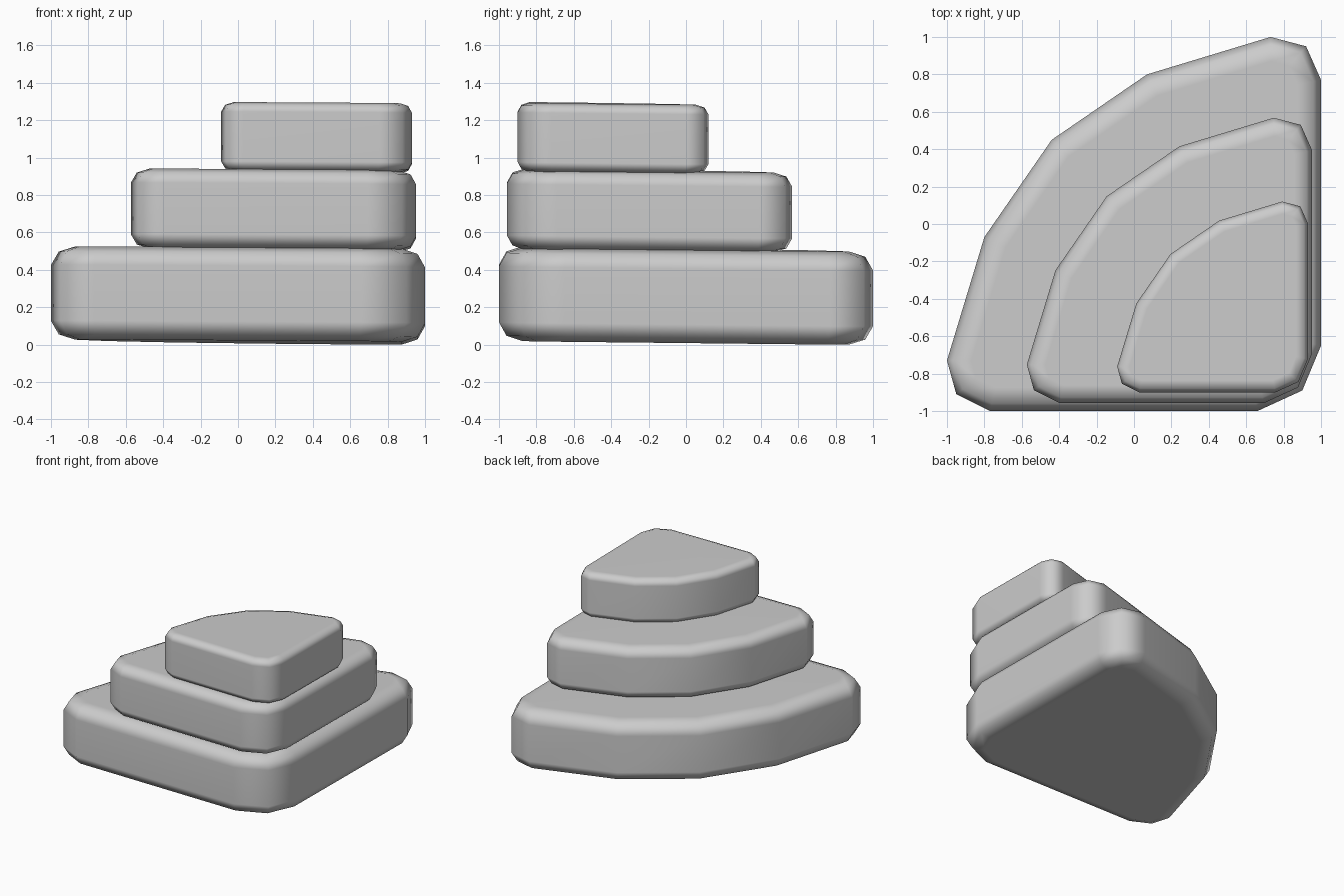
import bpy
import bmesh
from mathutils import Vector

if "Cube" in bpy.data.objects:
    bpy.data.objects.remove(bpy.data.objects["Cube"])

# Quarter-round outline of the largest step (counter-clockwise, 12 sides)
OUTLINE = [(-1, -0.73), (-0.95, -0.91), (-0.77, -1), (0.66, -1), (0.9, -0.89),
           (1, -0.65), (1, 0.77), (0.92, 0.95), (0.73, 1), (0.07, 0.8),
           (-0.44, 0.45), (-0.8, -0.07)]

# Rounded edge section: (inset, depth from the flat face)
EDGE = [(0.125, 0.0), (0.04, 0.028), (0.0, 0.1)]


def inset(points, d):
    """Offset a convex outline inward by d with mitred corners."""
    result = []
    n = len(points)
    for i in range(n):
        p = Vector(points[i])
        a = (p - Vector(points[i - 1])).normalized()
        b = (Vector(points[(i + 1) % n]) - p).normalized()
        na, nb = Vector((-a.y, a.x)), Vector((-b.y, b.x))
        result.append(p + (na + nb) * (d / (1 + na.dot(nb))))
    return result


def make_step(name, scale, cx, cy, z0, z1):
    bm = bmesh.new()
    section = [(d, z0 + h * scale) for d, h in EDGE]
    section += [(d, z1 - h * scale) for d, h in reversed(EDGE)]
    rings = []
    for d, z in section:
        ring = []
        for p in inset(OUTLINE, d):
            x, y = cx + p.x * scale, cy + p.y * scale
            # The whole stack leans very slightly
            ring.append(bm.verts.new((x, y, z - 0.006 * x - 0.0106 * y)))
        rings.append(ring)
    n = len(OUTLINE)
    for lo, hi in zip(rings, rings[1:]):
        for i in range(n):
            j = (i + 1) % n
            bm.faces.new((lo[i], lo[j], hi[j], hi[i]))
    bm.faces.new(rings[0][::-1])
    bm.faces.new(rings[-1])
    for f in bm.faces:
        f.smooth = True
    mesh = bpy.data.meshes.new(name)
    bm.to_mesh(mesh)
    bm.free()
    obj = bpy.data.objects.new(name, mesh)
    bpy.context.collection.objects.link(obj)
    # Keep the flat faces flat while the rounded edges shade smoothly
    mod = obj.modifiers.new("face_weighted_shading", 'WEIGHTED_NORMAL')
    mod.weight = 60
    return obj


# Three stacked corner steps
make_step("bottom_step", 1.0, 0.0, 0.0, 0.0135, 0.512)
make_step("middle_step", 0.763, 0.19, -0.195, 0.503, 0.93)
make_step("top_step", 0.51, 0.42, -0.39, 0.92, 1.288)
